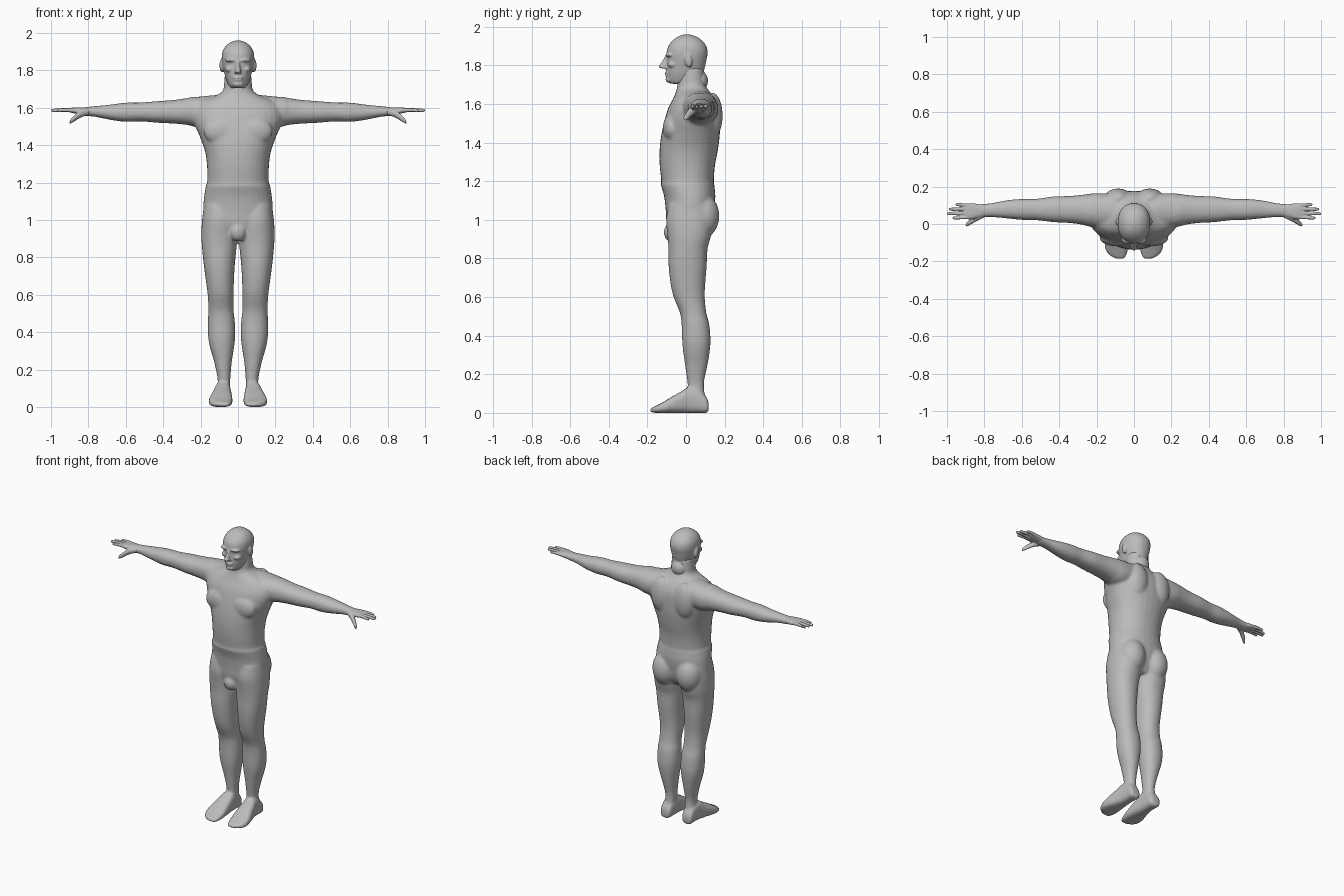
import bpy, bmesh, math
from mathutils import Matrix, Vector

skin = bpy.data.materials.new("grey_skin")
skin.diffuse_color = (0.5, 0.5, 0.5, 1)


def spline(rows, steps=5):
    """Smooth in-between rows for a list of cross-sections."""
    out = []
    for i in range(len(rows) - 1):
        a, b = rows[max(i - 1, 0)], rows[i]
        c, d = rows[i + 1], rows[min(i + 2, len(rows) - 1)]
        for k in range(steps):
            t = k / steps
            out.append([0.5 * (2 * q + (r - p) * t + (2 * p - 5 * q + 4 * r - s) * t * t
                               + (3 * q - p - 3 * r + s) * t ** 3)
                        for p, q, r, s in zip(a, b, c, d)])
    return out + [list(rows[-1])]


def loft(bm, axis, rows, power=2.2, mirror=True, sides=32):
    """Rows are (position on axis, min/max of first, min/max of second other axis)."""
    others = [i for i in range(3) if i != axis]
    for sign in ((1, -1) if mirror else (1,)):
        rings = []
        for pos, a0, a1, b0, b1 in spline(rows):
            ring = []
            for k in range(sides):
                t = 2 * math.pi * k / sides
                c, s = math.cos(t), math.sin(t)
                p = [0, 0, 0]
                p[axis] = pos
                p[others[0]] = (a0 + a1) / 2 + (a1 - a0) / 2 * math.copysign(abs(c) ** (2 / power), c)
                p[others[1]] = (b0 + b1) / 2 + (b1 - b0) / 2 * math.copysign(abs(s) ** (2 / power), s)
                p[0] *= sign
                ring.append(bm.verts.new(p))
            rings.append(ring)
        for r, q in zip(rings, rings[1:]):
            for k in range(sides):
                n = (k + 1) % sides
                bm.faces.new((r[k], r[n], q[n], q[k]))
        bm.faces.new(rings[0])
        bm.faces.new(rings[-1])


def blob(bm, centre, radii, tilt=0, mirror=True):
    """Ellipsoid, tilted about x, optionally on both sides."""
    for sign in ((1, -1) if mirror else (1,)):
        c = Vector((centre[0] * sign, centre[1], centre[2]))
        m = Matrix.Translation(c) @ Matrix.Rotation(tilt, 4, 'X') @ Matrix.Diagonal((*radii, 1))
        bmesh.ops.create_uvsphere(bm, u_segments=24, v_segments=14, radius=1, matrix=m)


def finish(bm, name, voxel, smooth):
    """Fuse the overlapping masses into one smooth skin."""
    bmesh.ops.recalc_face_normals(bm, faces=bm.faces)
    me = bpy.data.meshes.new(name)
    bm.to_mesh(me)
    bm.free()
    ob = bpy.data.objects.new(name, me)
    bpy.context.collection.objects.link(ob)
    me.materials.append(skin)
    rm = ob.modifiers.new("fuse", 'REMESH')
    rm.mode, rm.voxel_size, rm.use_smooth_shade = 'VOXEL', voxel, True
    sm = ob.modifiers.new("soften", 'SMOOTH')
    sm.factor, sm.iterations = 0.5, smooth
    bpy.ops.object.select_all(action='DESELECT')
    ob.select_set(True)
    bpy.context.view_layer.objects.active = ob
    bpy.ops.object.convert(target='MESH')
    bpy.ops.object.shade_smooth()
    return ob


# ---- body: torso, neck, arms, legs and feet
body = bmesh.new()
loft(body, 2, [  # torso and neck
    (0.93, -.10, .10, -.08, .10), (0.98, -.165, .165, -.10, .13),
    (1.05, -.185, .185, -.105, .145), (1.12, -.182, .182, -.113, .152),
    (1.17, -.174, .174, -.127, .148), (1.185, -.172, .172, -.131, .147),
    (1.20, -.165, .165, -.128, .144), (1.28, -.165, .165, -.136, .15),
    (1.36, -.175, .175, -.137, .165), (1.44, -.202, .202, -.128, .175),
    (1.52, -.235, .235, -.11, .177), (1.58, -.24, .24, -.092, .172),
    (1.63, -.205, .205, -.066, .15), (1.665, -.12, .12, -.052, .122),
    (1.69, -.082, .082, -.046, .105), (1.73, -.074, .074, -.042, .098),
    (1.79, -.07, .07, -.03, .09)], mirror=False)
blob(body, (.085, -.075, 1.475), (.10, .045, .075))       # chest muscles
blob(body, (.085, .135, 1.54), (.075, .055, .12))         # shoulder blades
blob(body, (.09, .085, 1.02), (.085, .088, .115))         # buttocks
blob(body, (0, -.075, .935), (.045, .04, .05), mirror=False)  # groin
blob(body, (.225, .07, 1.585), (.10, .085, .075))         # deltoids
loft(body, 0, [  # arms
    (.10, -.02, .16, 1.50, 1.67), (.20, -.02, .165, 1.492, 1.66),
    (.27, -.005, .157, 1.508, 1.652), (.34, .005, .15, 1.515, 1.642),
    (.43, .01, .147, 1.52, 1.635), (.52, .02, .135, 1.527, 1.628),
    (.60, .022, .134, 1.525, 1.627), (.68, .03, .127, 1.535, 1.617),
    (.76, .037, .112, 1.551, 1.609), (.81, .037, .107, 1.556, 1.604),
    (.84, .037, .106, 1.56, 1.60)])
loft(body, 2, [  # legs
    (.06, .048, .108, .02, .105), (.12, .042, .108, .012, .094),
    (.17, .04, .112, .006, .095), (.25, .032, .13, -.005, .112),
    (.32, .021, .15, -.015, .123), (.38, .015, .16, -.02, .127),
    (.46, .017, .161, -.023, .12), (.52, .024, .158, -.032, .105),
    (.60, .023, .162, -.064, .097), (.67, .022, .171, -.08, .10),
    (.76, .017, .183, -.09, .107), (.85, .008, .192, -.091, .112),
    (.92, .002, .196, -.096, .13), (1.0, 0, .192, -.103, .14),
    (1.08, .01, .182, -.09, .13)])
loft(body, 1, [  # feet
    (.117, .06, .105, .012, .05), (.107, .045, .118, .0, .08),
    (.07, .04, .12, .0, .12), (.02, .038, .125, .0, .135),
    (-.03, .033, .138, .0, .108), (-.08, .030, .152, .0, .08),
    (-.12, .030, .156, .0, .055), (-.155, .036, .143, .0, .037),
    (-.178, .045, .115, .003, .026), (-.186, .055, .095, .006, .02)], power=2.8)
finish(body, "body", .008, 6)

# ---- head with face and ears
head = bmesh.new()
loft(head, 2, [  # skull and jaw
    (1.705, -.035, .035, -.078, -.01), (1.72, -.05, .05, -.093, .05),
    (1.755, -.065, .065, -.10, .085), (1.79, -.074, .074, -.101, .098),
    (1.83, -.083, .083, -.099, .106), (1.865, -.087, .087, -.101, .112),
    (1.90, -.083, .083, -.091, .105), (1.93, -.066, .066, -.068, .082),
    (1.95, -.04, .04, -.04, .052), (1.96, -.012, .012, -.012, .02)], mirror=False)
loft(head, 2, [  # nose
    (1.783, -.019, .019, -.12, -.08), (1.792, -.018, .018, -.143, -.08),
    (1.805, -.014, .014, -.134, -.08), (1.83, -.01, .01, -.118, -.08),
    (1.85, -.01, .01, -.108, -.08)], mirror=False)
blob(head, (0, -.085, 1.727), (.03, .021, .018), mirror=False)   # chin
blob(head, (0, -.094, 1.762), (.03, .017, .008), mirror=False)   # upper lip
blob(head, (0, -.092, 1.748), (.026, .017, .008), mirror=False)  # lower lip
blob(head, (.033, -.083, 1.854), (.036, .024, .01))              # brows
blob(head, (.045, -.068, 1.805), (.024, .028, .018))             # cheeks
blob(head, (.087, .012, 1.825), (.012, .02, .036), tilt=.2)      # ears
blob(head, (0, .068, 1.72), (.055, .046, .055), mirror=False)    # nape
finish(head, "head", .005, 3)

# ---- hands: palm, four fingers, thumb
hands = bmesh.new()
loft(hands, 0, [
    (.79, .041, .103, 1.56, 1.602), (.83, .034, .106, 1.562, 1.602),
    (.86, .026, .11, 1.567, 1.602), (.89, .025, .111, 1.573, 1.60),
    (.905, .03, .106, 1.577, 1.597)], power=2.6)
for base, tip_y, tip_x in ((.036, .032, .97), (.058, .055, 1.0),
                           (.08, .079, .99), (.101, .104, .955)):
    mid = (.885 + tip_x) / 2
    loft(hands, 0, [
        (.885, base - .010, base + .010, 1.576, 1.599),
        (mid, (base + tip_y) / 2 - .009, (base + tip_y) / 2 + .009, 1.578, 1.598),
        (tip_x - .008, tip_y - .008, tip_y + .008, 1.577, 1.594),
        (tip_x, tip_y - .003, tip_y + .003, 1.582, 1.589)], sides=16)
loft(hands, 0, [
    (.80, .035, .075, 1.56, 1.595), (.835, .018, .056, 1.55, 1.59),
    (.865, .002, .034, 1.533, 1.569), (.89, -.012, .012, 1.517, 1.545),
    (.9, -.012, .0, 1.515, 1.528)], sides=16)
finish(hands, "hands", .004, 2)
